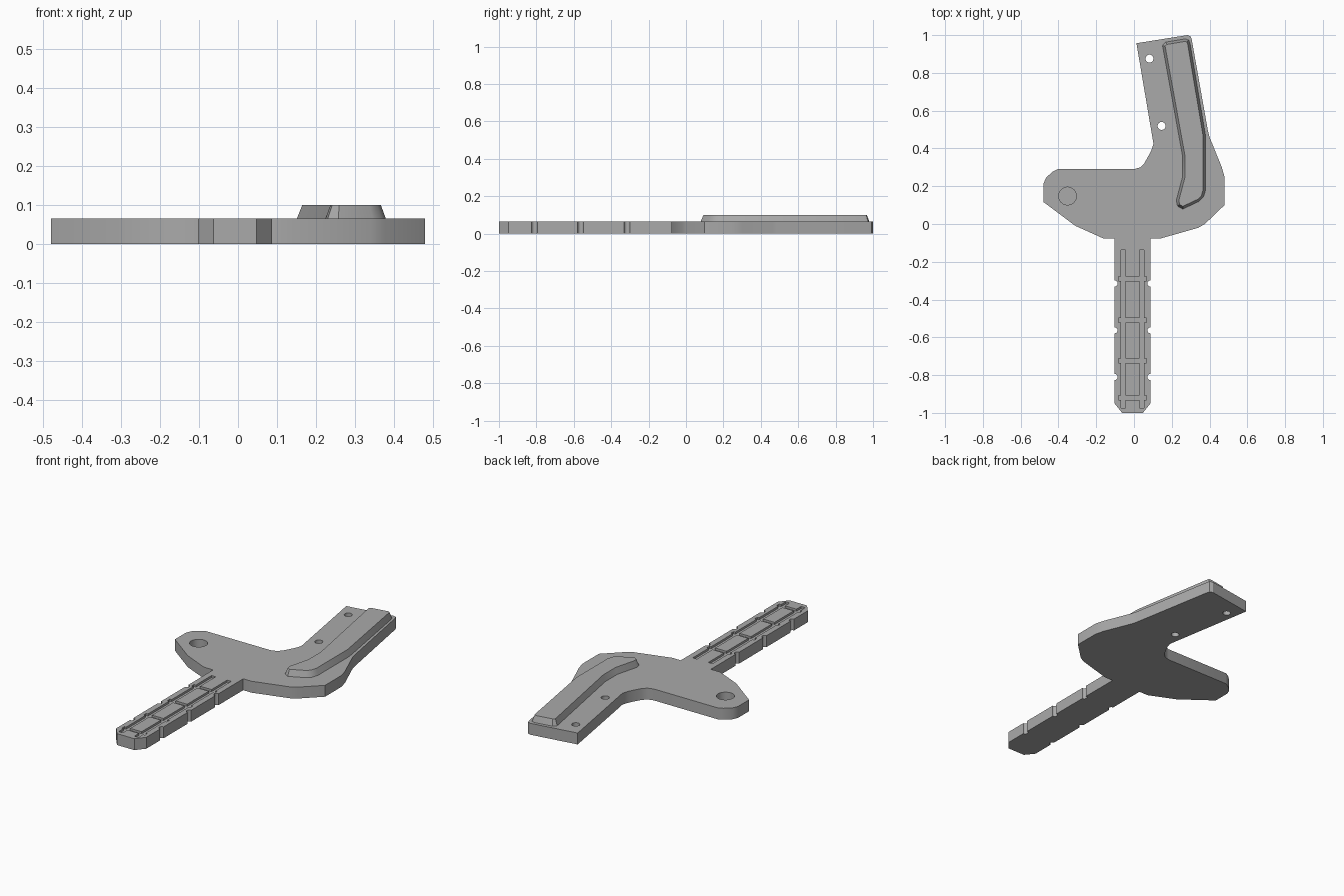
import bpy, bmesh, math
from mathutils import Vector

if "Cube" in bpy.data.objects:
    bpy.data.objects.remove(bpy.data.objects["Cube"], do_unlink=True)

THICK, RIDGE_TOP = 0.065, 0.10
MID = -0.008                       # centre line of the handle

grey = bpy.data.materials.new("plain grey")
grey.use_nodes = True
colour = (0.4, 0.4, 0.4, 1)
grey.diffuse_color = colour
grey.node_tree.nodes["Principled BSDF"].inputs["Base Color"].default_value = colour


def inset(points, d):
    """Move each corner of a counter-clockwise outline inwards by d."""
    pts = [Vector(p) for p in points]
    out = []
    for i, p in enumerate(pts):
        a = (p - pts[i - 1]).normalized()
        b = (pts[(i + 1) % len(pts)] - p).normalized()
        na, nb = Vector((-a.y, a.x)), Vector((-b.y, b.x))
        out.append(p + (na + nb) * d / (1 + na.dot(nb)))
    return out


def prism(name, points, z0, z1, taper=0):
    """Extrude an outline from z0 to z1, optionally tapering its top."""
    bm = bmesh.new()
    low = [bm.verts.new((x, y, z0)) for x, y in points]
    high = [bm.verts.new((x, y, z1)) for x, y in inset(points, taper)]
    bm.faces.new(low[::-1])
    bm.faces.new(high)
    for i in range(len(low)):
        j = (i + 1) % len(low)
        bm.faces.new((low[i], low[j], high[j], high[i]))
    mesh = bpy.data.meshes.new(name)
    bm.to_mesh(mesh)
    bm.free()
    mesh.materials.append(grey)
    obj = bpy.data.objects.new(name, mesh)
    bpy.context.collection.objects.link(obj)
    return obj


def circle(x, y, r, n=32):
    return [(x + r * math.cos(math.tau * i / n), y + r * math.sin(math.tau * i / n))
            for i in range(n)]


def box(x0, x1, y0, y1):
    return [(x0, y0), (x1, y0), (x1, y1), (x0, y1)]


def select_only(obj):
    bpy.ops.object.select_all(action='DESELECT')
    obj.select_set(True)
    bpy.context.view_layer.objects.active = obj


def cut(target, outline, z0, z1=0.2):
    cutter = prism("cutter", outline, z0, z1)
    cutter.hide_render = True
    mod = target.modifiers.new("cut", 'BOOLEAN')
    mod.operation, mod.solver, mod.object = 'DIFFERENCE', 'EXACT', cutter
    select_only(target)
    bpy.ops.object.modifier_apply(modifier=mod.name)
    bpy.data.objects.remove(cutter, do_unlink=True)


# Flat plate: slanted arm, wide body and straight handle
plate = prism("plate", [
    (0.013, 0.957), (0.103, 0.425), (0.09, 0.385), (0.055, 0.322), (0.033, 0.3),
    (0, 0.29), (-0.405, 0.29), (-0.43, 0.277), (-0.465, 0.246), (-0.479, 0.215),
    (-0.479, 0.116), (-0.31, -0.01), (-0.161, -0.077), (-0.103, -0.077),
    (-0.103, -0.95), (-0.063, -1), (0.047, -1), (0.087, -0.95), (0.087, -0.077),
    (0.14, -0.077), (0.34, -0.02), (0.375, 0), (0.479, 0.1), (0.479, 0.25),
    (0.465, 0.3), (0.4, 0.46), (0.392, 0.49), (0.306, 0.975), (0.3, 0.993),
    (0.283, 1)], 0, THICK)

# Two through holes in the arm and a blind socket in the body
cut(plate, circle(0.082, 0.876, 0.021), -0.1)
cut(plate, circle(0.146, 0.519, 0.021), -0.1)
cut(plate, circle(-0.352, 0.148, 0.047), 0.02)

# Edge notches on both sides of the handle
for y in (-0.315, -0.563, -0.81):
    for side in (-1, 1):
        cut(plate, circle(MID + side * 0.095, y, 0.016, 16), -0.1)

# Grooves in the handle: two long rails joined by cross bars
floor = THICK - 0.012
for side in (-1, 1):
    x = MID + side * 0.049
    cut(plate, box(x - 0.013, x + 0.013, -0.974, -0.138), floor)
for y in (-0.291, -0.51, -0.723, -0.92):
    cut(plate, box(MID - 0.073, MID + 0.073, y - 0.012, y + 0.012), floor)

# Raised bent ridge with sloping sides
ridge = prism("ridge", [
    (0.151, 0.945), (0.257, 0.36), (0.257, 0.25), (0.224, 0.125), (0.23, 0.095),
    (0.258, 0.079), (0.345, 0.12), (0.368, 0.143), (0.379, 0.18), (0.379, 0.465),
    (0.297, 0.955), (0.29, 0.973), (0.272, 0.98), (0.168, 0.963)],
    THICK, RIDGE_TOP, 0.013)

for obj in (plate, ridge):
    select_only(obj)
    bpy.ops.object.shade_smooth_by_angle(angle=math.radians(30))
